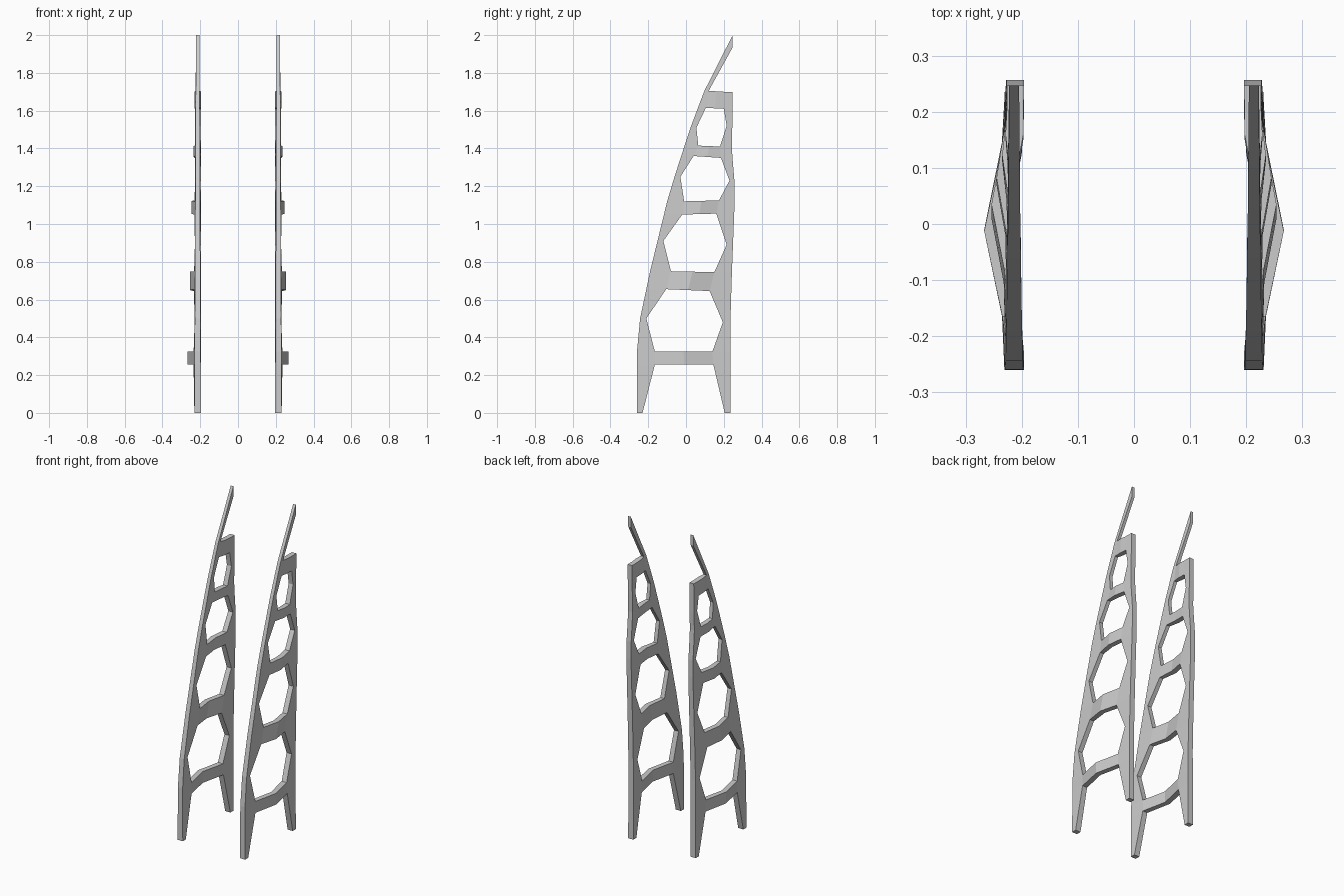
import bpy, bmesh

if "Cube" in bpy.data.objects:
    bpy.data.objects.remove(bpy.data.objects["Cube"])

# Profiles in the side plane (y, z)
FRONT_OUTER = [(-.26, 0), (-.26, .32), (-.243, .5), (-.19, .75), (-.09, 1.16),
               (.02, 1.5), (.095, 1.7), (.247, 2.0)]
BACK_OUTER = [(.235, 0), (.235, .5), (.245, .8), (.257, 1.1), (.257, 1.22),
              (.242, 1.4), (.246, 1.55), (.247, 1.7)]
FRONT_HOLES = [(-.23, 0), (-.165, .255), (-.165, .325), (-.21, .5), (-.105, .655),
               (-.08, .75), (-.12, .91), (-.02, 1.05), (-.01, 1.12), (-.03, 1.25),
               (.04, 1.36), (.065, 1.415), (.055, 1.51), (.105, 1.615), (.12, 1.705),
               (.247, 1.935)]
BACK_HOLES = [(.205, 0), (.145, .255), (.14, .325), (.195, .48), (.125, .645),
              (.15, .745), (.215, .89), (.16, 1.055), (.175, 1.125), (.23, 1.23),
              (.185, 1.35), (.18, 1.41), (.215, 1.52), (.2, 1.61), (.2, 1.7)]
RUNGS = [1, 4, 7, 10, 13]                       # lower corner index of each rung
PEAKS = [.267, .254, .245, .235, .229]          # outer x at the middle of each rung


def lookup(profile, z):
    for (y0, z0), (y1, z1) in zip(profile, profile[1:]):
        if z <= z1 + 1e-6:
            return y0 + (y1 - y0) * (z - z0) / (z1 - z0)
    return profile[-1][0]


def build_frame(name, side):
    bm = bmesh.new()

    def pair(y, z, inner, outer):
        return (bm.verts.new((side * inner, y, z)), bm.verts.new((side * outer, y, z)))

    def rail(outline, holes, taper):
        out, hole = [], []
        for i, (y, z) in enumerate(holes):
            zo = outline[-1][1] if i == len(holes) - 1 else z
            xi = .196 + taper * z / 2
            xo = .231 - .006 * z / 2 - taper * .3 * z / 2
            out.append(pair(lookup(outline, zo), zo, xi, xo))
            # rail leans outwards where a rung joins it
            lean = .006 * (1 - z / 2) if i in RUNGS or i - 1 in RUNGS else 0
            hole.append(pair(y, z, xi + lean, xo + lean))
        return out, hole

    fo, fh = rail(FRONT_OUTER, FRONT_HOLES, .009)
    bo, bh = rail(BACK_OUTER, BACK_HOLES, 0)
    quads = []
    # two rails
    for i in range(len(fo) - 1):
        quads.append((fo[i], fh[i], fh[i + 1], fo[i + 1]))
    for i in range(len(bo) - 1):
        quads.append((bh[i], bo[i], bo[i + 1], bh[i + 1]))
    # rungs bowed outwards at the middle
    for i, peak in zip(RUNGS, PEAKS):
        mid = []
        for k in (i, i + 1):
            y = (FRONT_HOLES[k][0] + BACK_HOLES[k][0]) / 2
            z = (FRONT_HOLES[k][1] + BACK_HOLES[k][1]) / 2
            mid.append(pair(y, z, peak - .032, peak))
        quads.append((fh[i], mid[0], mid[1], fh[i + 1]))
        quads.append((mid[0], bh[i], bh[i + 1], mid[1]))

    # inner and outer skins, then walls along every open edge
    edges = {(q[k], q[(k + 1) % 4]) for q in quads for k in range(4)}
    for q in quads:
        bm.faces.new([p[0] for p in reversed(q)])
        bm.faces.new([p[1] for p in q])
    for a, b in edges:
        if (b, a) not in edges:
            bm.faces.new((a[0], b[0], b[1], a[1]))
    bmesh.ops.recalc_face_normals(bm, faces=bm.faces)
    mesh = bpy.data.meshes.new(name)
    bm.to_mesh(mesh)
    bm.free()
    bpy.context.collection.objects.link(bpy.data.objects.new(name, mesh))


build_frame("left_side_frame", -1)
build_frame("right_side_frame", 1)
